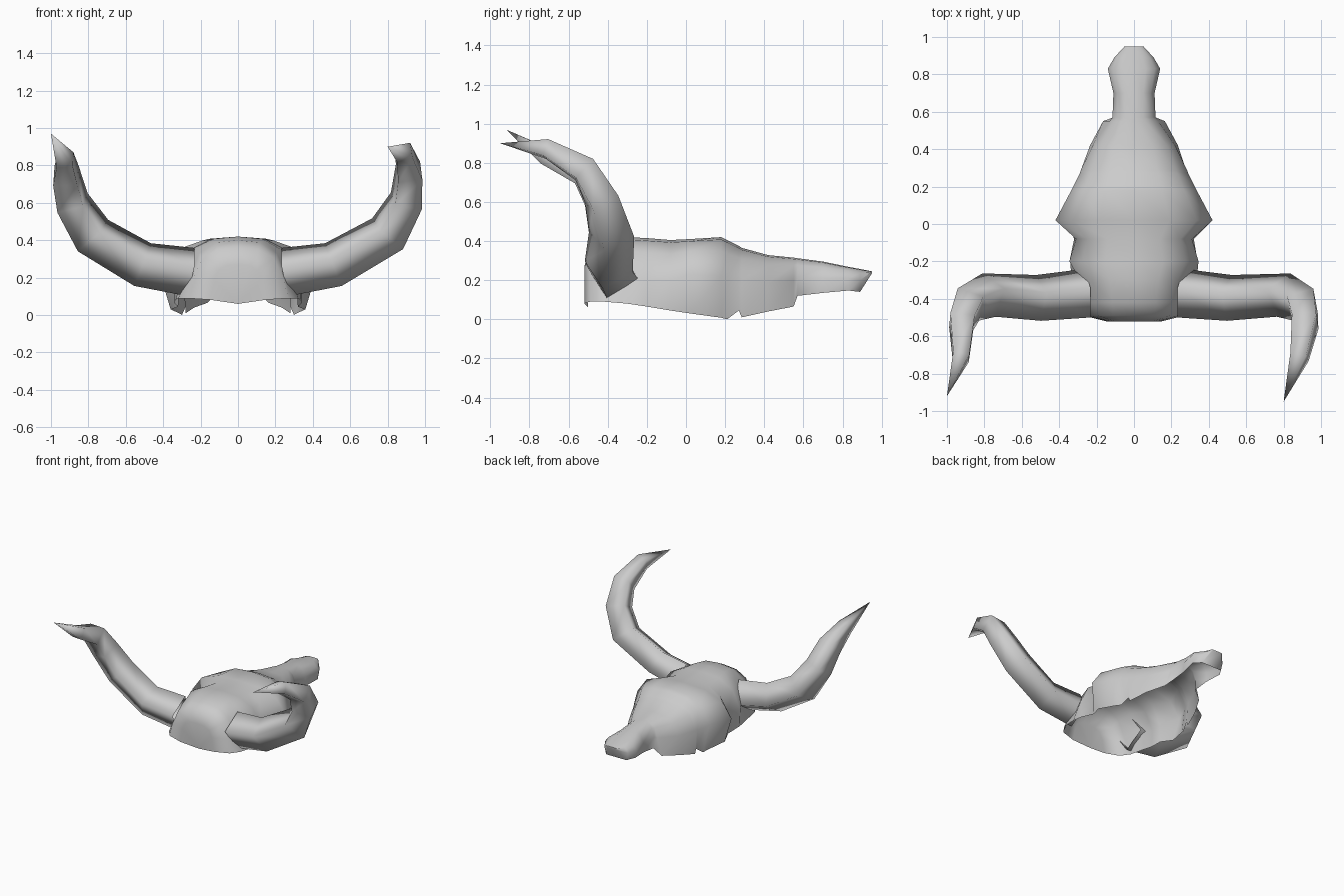
import bpy, bmesh, math
from mathutils import Vector

cube = bpy.data.objects.get("Cube")
if cube:
    bpy.data.objects.remove(cube)

bone = bpy.data.materials.new("bone_grey")
bone.use_nodes = True
colour = (0.6, 0.6, 0.6, 1)
bone.diffuse_color = colour
bone.node_tree.nodes["Principled BSDF"].inputs["Base Color"].default_value = colour


def finish(bm, name, angle):
    bmesh.ops.recalc_face_normals(bm, faces=bm.faces)
    mesh = bpy.data.meshes.new(name)
    bm.to_mesh(mesh)
    bm.free()
    mesh.materials.append(bone)
    obj = bpy.data.objects.new(name, mesh)
    bpy.context.collection.objects.link(obj)
    bpy.ops.object.select_all(action="DESELECT")
    obj.select_set(True)
    bpy.context.view_layer.objects.active = obj
    bpy.ops.object.shade_smooth_by_angle(angle=math.radians(angle))


def bridge(bm, a, b, closed=False):
    count = len(a)
    for i in range(count if closed else count - 1):
        j = (i + 1) % count
        bm.faces.new((a[i], a[j], b[j], b[i]))


# Skull stations: y, crown height, side x, side z, rim x, rim z
stations = [
    (-.52, .27, .13, .19, .15, .082),
    (-.49, .36, .24, .20, .27, .09),
    (-.42, .40, .26, .20, .32, .09),
    (-.30, .42, .29, .22, .335, .08),
    (-.20, .415, .345, .20, .34, .065),
    (-.08, .405, .31, .20, .32, .045),
    (.02, .41, .42, .23, .36, .03),
    (.18, .42, .335, .22, .31, .008),
    (.21, .405, .32, .21, .30, 0),
    (.27, .375, .29, .20, .28, .045),
    (.285, .365, .285, .20, .28, .01),
    (.42, .328, .22, .19, .235, .04),
    (.55, .315, .13, .20, .165, .065),
    (.57, .312, .115, .21, .11, .12),
    (.70, .295, .11, .21, .11, .135),
    (.83, .268, .14, .21, .13, .147),
    (.89, .257, .105, .20, .09, .14),
    (.95, .245, .05, .242, .04, .235),
]


def arch(y, top, side, side_z, rim, rim_z):
    half = [(side * f, top + (side_z - top) * d) for f, d in ((.45, .06), (.8, .35), (1, 1))]
    half.append((rim, rim_z))
    left = [(x, y, z) for x, z in reversed(half)]
    right = [(-x, y, z) for x, z in half]
    return left + [(0, y, top)] + right


# Open-bottomed skull shell, closed at the broad end and at the nose
bm = bmesh.new()
rings = [[bm.verts.new(p) for p in arch(*s)] for s in stations]
for a, b in zip(rings, rings[1:]):
    bridge(bm, a, b)
chin = bm.verts.new((0, -.5, .06))
for a, b in zip(rings[0], rings[0][1:]):
    bm.faces.new((a, b, chin))
nose, tip = rings[-2], rings[-1]
bm.faces.new((nose[0], nose[-1], tip[-1], tip[0]))
bm.faces.new(tip)
finish(bm, "skull", 60)


# Tapered four-sided horns: x, y, z, radius, ending in a point
def horn(name, path, sides=4):
    bm = bmesh.new()
    points = [Vector(p[:3]) for p in path]
    twist = math.copysign(.22, -points[-1].x)
    rings = []
    up = Vector((0, 0, 1))
    for i, p in enumerate(points[:-1]):
        ahead = (points[i + 1] - p).normalized()
        behind = (p - points[i - 1]).normalized() if i else ahead
        tangent = (behind + ahead * 1.4).normalized()
        up = (up - tangent * up.dot(tangent)).normalized()
        across = tangent.cross(up)
        ring = []
        for k in range(sides):
            t = math.tau * k / sides + twist
            ring.append(bm.verts.new(p + path[i][3] * (up * math.cos(t) + across * math.sin(t))))
        rings.append(ring)
    for a, b in zip(rings, rings[1:]):
        bridge(bm, a, b, True)
    point = bm.verts.new(points[-1])
    for i, v in enumerate(rings[-1]):
        bm.faces.new((v, rings[-1][(i + 1) % sides], point))
    finish(bm, name, 120)


root = [(.25, -.37, .23, .134), (.51, -.395, .27, .126)]
horn("left_horn", root + [
    (.80, -.38, .435, .122), (.90, -.43, .61, .105), (.915, -.52, .765, .092),
    (.885, -.71, .87, .062), (.80, -.95, .90, 0)])
horn("right_horn", [(-x, y, z, r) for x, y, z, r in root] + [
    (-.775, -.38, .425, .122), (-.885, -.43, .60, .105), (-.92, -.52, .745, .092),
    (-.925, -.71, .83, .062), (-1, -.92, .97, 0)])
